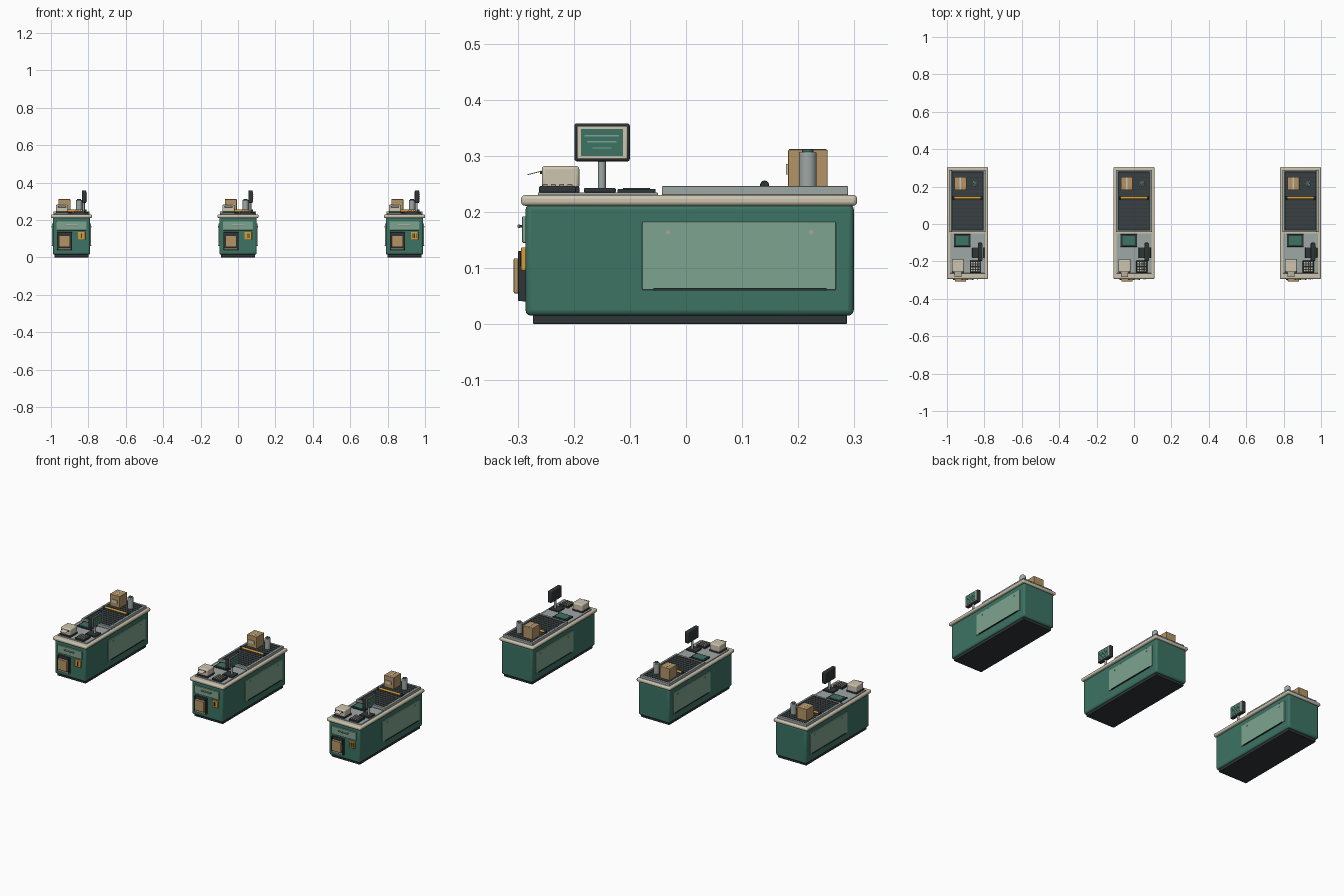
import bpy
import math
from mathutils import Vector

cube = bpy.data.objects.get("Cube")
if cube:
    bpy.data.objects.remove(cube, do_unlink=True)


def material(name, hex_code):
    rgb = [int(hex_code[i:i + 2], 16) / 255 for i in (0, 2, 4)]
    lin = [c / 12.92 if c < 0.04 else ((c + 0.055) / 1.055) ** 2.4 for c in rgb]
    m = bpy.data.materials.new(name)
    m.use_nodes = True
    m.diffuse_color = (*lin, 1)
    m.node_tree.nodes["Principled BSDF"].inputs["Base Color"].default_value = (*lin, 1)
    return m


GREEN = material("counter green", "3C7363")
PALE = material("pale green", "7FA48F")
CREAM = material("cream", "CDC5B0")
METAL = material("brushed metal", "9FA8A6")
DARK = material("charcoal", "2F3538")
BELT = material("belt grey", "3A4143")
TAN = material("cardboard", "B39466")
AMBER = material("amber", "D39C38")

parts = []


def finish(name, mat, bevel, segments=3):
    ob = bpy.context.object
    ob.name = name
    ob.data.materials.append(mat)
    bpy.ops.object.transform_apply(location=False, rotation=True, scale=True)
    if bevel:
        mod = ob.modifiers.new("rounded edges", "BEVEL")
        mod.width = bevel
        mod.segments = segments
        mod.limit_method = "ANGLE"
    bpy.ops.object.shade_smooth_by_angle(angle=math.radians(35))
    parts.append(ob)
    return ob


def box(name, mat, x, y, z, bevel=0.0):
    """Box between the (low, high) pairs on each axis."""
    spans = (x, y, z)
    bpy.ops.mesh.primitive_cube_add(size=1, location=[sum(s) / 2 for s in spans])
    bpy.context.object.scale = [s[1] - s[0] for s in spans]
    return finish(name, mat, bevel)


def rod(name, mat, centre, radius, length, axis="Z", bevel=0.0, sides=24):
    rot = {"X": (0, math.pi / 2, 0), "Y": (math.pi / 2, 0, 0), "Z": (0, 0, 0)}[axis]
    bpy.ops.mesh.primitive_cylinder_add(vertices=sides, radius=radius, depth=length,
                                        location=centre, rotation=rot)
    return finish(name, mat, bevel, 2)


def span(centre, half):
    return (centre - half, centre + half)


# Cabinet
box("plinth", DARK, (-0.092, 0.092), (-0.273, 0.287), (0, 0.02), 0.003)
box("cabinet", GREEN, (-0.1, 0.1), (-0.286, 0.299), (0.015, 0.214), 0.01)
box("worktop", CREAM, (-0.11, 0.11), (-0.294, 0.305), (0.211, 0.23), 0.007)

# Side panels with kick slot and screws
for side in (-1, 1):
    def out(a, b):
        return tuple(sorted((side * a, side * b)))
    box("side_panel", PALE, out(0.098, 0.104), (-0.078, 0.267), (0.061, 0.182), 0.0015)
    box("side_panel_trim", DARK, out(0.1, 0.107), (-0.058, 0.25), (0.06, 0.064))
    for y in (-0.032, 0.223):
        rod("panel_screw", METAL, (side * 0.105, y, 0.164), 0.004, 0.003, "X", sides=12)

# Drawer on the front
box("drawer_front", PALE, (-0.08, 0.08), (-0.292, -0.284), (0.145, 0.192), 0.002)
box("drawer_handle", METAL, (-0.032, 0.032), (-0.3, -0.296), (0.171, 0.178), 0.0015)
for x in (-0.028, 0.028):
    box("handle_post", DARK, span(x, 0.003), (-0.298, -0.29), (0.172, 0.177))

# Bag rack on the front
box("rack_back", DARK, (-0.078, 0.002), (-0.292, -0.284), (0.04, 0.135), 0.002)
for x in (-0.074, -0.002):
    box("rack_side", DARK, span(x, 0.004), (-0.299, -0.288), (0.041, 0.13), 0.001)
box("rack_bottom", CREAM, (-0.078, 0.002), (-0.299, -0.288), (0.041, 0.049), 0.001)
box("paper_bags", TAN, (-0.068, -0.008), (-0.307, -0.29), (0.055, 0.117), 0.002)

# Lane plate, tallies are added for each lane below
box("lane_plate", AMBER, (0.034, 0.074), (-0.294, -0.284), (0.095, 0.137), 0.003)

# Conveyor
box("conveyor_bed", METAL, (-0.094, 0.094), (-0.043, 0.289), (0.228, 0.238), 0.002)
for x in (-0.09, 0.09):
    box("conveyor_rail", METAL, span(x, 0.006), (-0.043, 0.289), (0.23, 0.246), 0.002)
for y in (-0.038, 0.284):
    box("conveyor_end", METAL, (-0.09, 0.09), span(y, 0.005), (0.23, 0.245), 0.002)
box("belt", BELT, (-0.084, 0.084), (-0.033, 0.279), (0.232, 0.243))
for i in range(15):
    box("belt_rib", DARK, (-0.083, 0.083), span(-0.022 + i * 0.0208, 0.0015), (0.24, 0.2442))

# Divider bar
rod("divider_bar", AMBER, (0, 0.14, 0.249), 0.0065, 0.14, "X", sides=12)
for x in (-0.075, 0.075):
    rod("divider_cap", DARK, (x, 0.14, 0.248), 0.008, 0.012, "X", 0.001, 16)

# Goods on the belt
box("carton", TAN, (-0.07, -0.006), (0.182, 0.252), (0.243, 0.311), 0.002)
box("carton_tape", CREAM, (-0.042, -0.034), (0.184, 0.25), (0.31, 0.3118))
box("carton_label", CREAM, (-0.056, -0.02), (0.178, 0.183), (0.267, 0.285))
rod("canister", METAL, (0.04, 0.217, 0.275), 0.016, 0.064, "Z", 0.003)
rod("canister_lid", GREEN, (0.04, 0.217, 0.308), 0.01, 0.008, "Z", 0.001)

# Till plate and scanner
box("till_plate", METAL, (-0.094, 0.094), (-0.264, -0.05), (0.228, 0.235), 0.002)
box("scanner_frame", DARK, (-0.073, 0.016), (-0.122, -0.054), (0.233, 0.241), 0.002)
box("scanner_glass", GREEN, (-0.062, 0.005), (-0.112, -0.064), (0.24, 0.2425))

# Card reader keypad
box("keypad", DARK, (0.012, 0.072), (-0.262, -0.196), (0.234, 0.246), 0.003)
for i in range(4):
    for j in range(4):
        box("key", CREAM, span(0.023 + i * 0.0127, 0.004),
            span(-0.251 + j * 0.0147, 0.0045), (0.245, 0.2495), 0.001)

# Receipt printer
box("printer_base", DARK, (-0.084, -0.018), (-0.26, -0.19), (0.234, 0.245), 0.002)
box("printer", CREAM, (-0.083, -0.019), (-0.257, -0.19), (0.241, 0.282), 0.006)
box("printer_slot", DARK, (-0.074, -0.028), (-0.26, -0.25), (0.268, 0.273))
paper = box("receipt", CREAM, (-0.069, -0.033), (-0.283, -0.255), (0.269, 0.2705))
paper.rotation_euler.x = math.radians(14)

# Screen on a stand
box("stand_foot", DARK, (0.025, 0.09), (-0.182, -0.125), (0.234, 0.243), 0.003)
rod("stand_pole", METAL, (0.064, -0.15, 0.27), 0.007, 0.06, sides=20)
box("screen_case", DARK, (0.055, 0.078), (-0.199, -0.1), (0.29, 0.358), 0.005)
box("screen_bezel", CREAM, (0.074, 0.08), (-0.194, -0.105), (0.295, 0.353), 0.0015)
box("screen", GREEN, (0.078, 0.0815), (-0.187, -0.112), (0.3, 0.348))
for z, half in ((0.336, 0.031), (0.325, 0.026), (0.314, 0.017)):
    box("screen_line", PALE, (0.08, 0.0825), span(-0.15, half), span(z, 0.0012))

# Three lanes: shift the first and copy it for the others, then number each with bars
first = list(parts)
for ob in first:
    for x in (0, 0.89):
        twin = ob.copy()
        twin.location += Vector((x, 0, 0))
        bpy.context.collection.objects.link(twin)
    ob.location.x -= 0.89
for lane in range(3):
    for bar in range(lane + 1):
        x = (lane - 1) * 0.89 + 0.054 + (bar - lane / 2) * 0.009
        box("lane_tally", DARK, span(x, 0.0025), (-0.296, -0.292), (0.104, 0.128))
